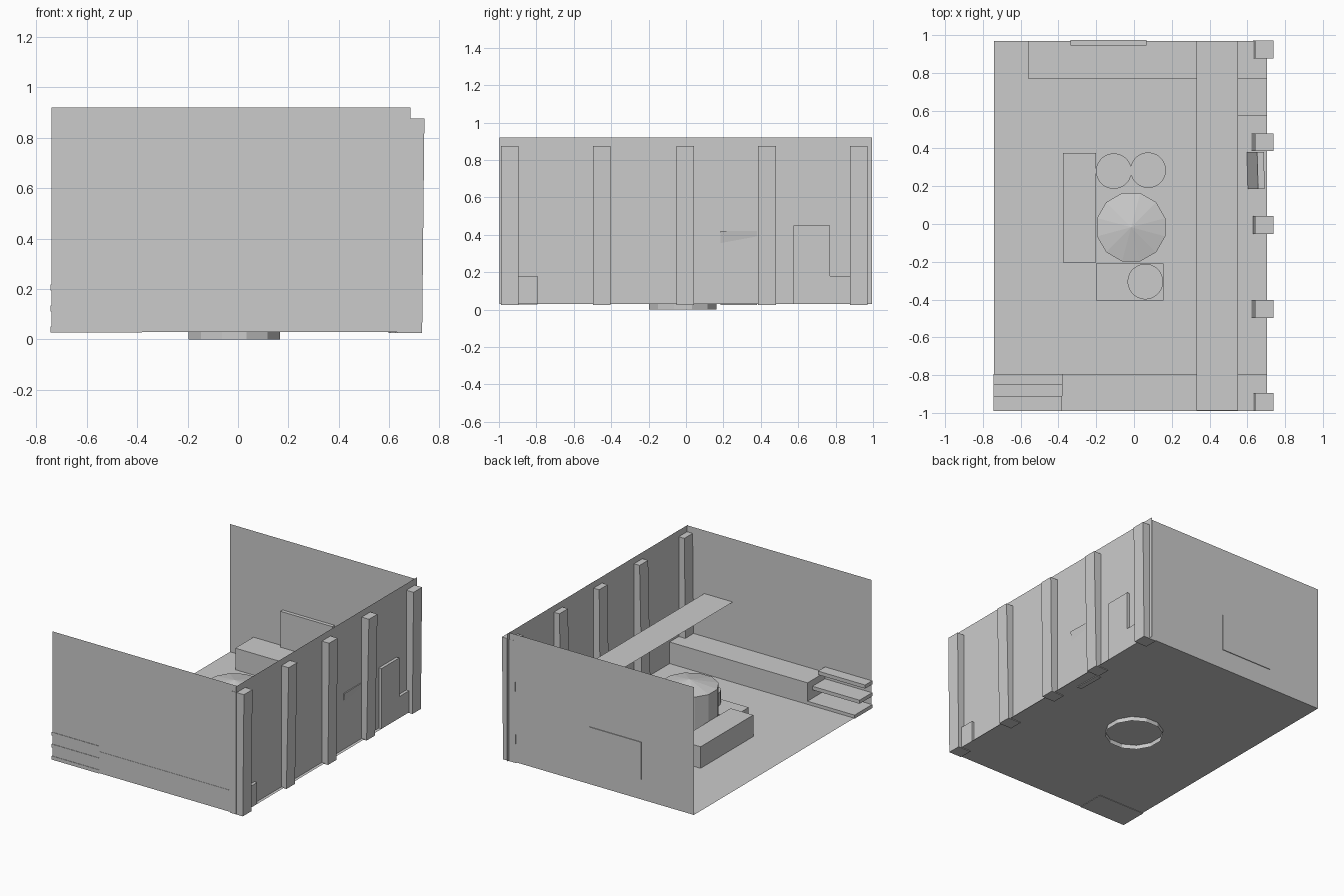
import bpy, bmesh, math
from mathutils import Matrix, Vector

cube = bpy.data.objects.get("Cube")
if cube:
    bpy.data.objects.remove(cube, do_unlink=True)

grey = bpy.data.materials.new("plain grey")
grey.use_nodes = True
grey.diffuse_color = (0.6, 0.6, 0.6, 1)
grey.node_tree.nodes["Principled BSDF"].inputs["Base Color"].default_value = grey.diffuse_color

FLOOR = 0.03
LEFT, RIGHT, FRONT, BACK = -0.74, 0.704, -0.987, 0.97
WALL_X, TOP = 0.683, 0.92


def finish(name, bm):
    mesh = bpy.data.meshes.new(name)
    bm.to_mesh(mesh)
    bm.free()
    mesh.materials.append(grey)
    obj = bpy.data.objects.new(name, mesh)
    bpy.context.collection.objects.link(obj)
    return obj


def box(name, x, y, z, lean=0.0, twist=0.0):
    """Box from ranges; lean shifts the bottom in x, twist skews x along y."""
    bm = bmesh.new()
    bmesh.ops.create_cube(bm, size=1)
    for v in bm.verts:
        top, far = v.co.z > 0, v.co.y > 0
        v.co = Vector((x[v.co.x > 0], y[far], z[top]))
        v.co.x += (0 if top else lean) + (twist if far else 0)
    return finish(name, bm)


def sheet(name, origin, side_a, side_b):
    """Single flat panel spanned by two sides."""
    o, a, b = Vector(origin), Vector(side_a), Vector(side_b)
    bm = bmesh.new()
    bm.faces.new([bm.verts.new(p) for p in (o, o + a, o + a + b, o + b)])
    return finish(name, bm)


def drum(name, centre, radius, z0, z1, sides, apex=0.0, capped=True):
    bm = bmesh.new()
    place = Matrix.Translation((*centre, (z0 + z1) / 2)) @ Matrix.Rotation(math.pi / sides, 4, 'Z')
    bmesh.ops.create_cone(bm, cap_ends=True, segments=sides, radius1=radius,
                          radius2=radius, depth=z1 - z0, matrix=place)
    caps = [f for f in bm.faces if abs(f.normal.z) > 0.9]
    if apex:
        lid = max(caps, key=lambda f: f.calc_center_median().z)
        tip = bmesh.ops.poke(bm, faces=[lid])["verts"][0]
        tip.co.z += apex
    if not capped:
        base = min((f for f in bm.faces), key=lambda f: f.calc_center_median().z)
        bmesh.ops.delete(bm, geom=[base], context='FACES_ONLY')
    return finish(name, bm)


# Room shell: floor and three walls, open on one side and on top
height = TOP - FLOOR
sheet("floor", (LEFT, FRONT, FLOOR), (RIGHT - LEFT, 0, 0), (0, BACK - FRONT, 0))
sheet("front_wall", (LEFT, FRONT, FLOOR), (WALL_X - LEFT, 0, 0), (0, 0, height))
sheet("back_wall", (WALL_X, BACK, FLOOR), (LEFT - WALL_X, 0, 0), (0, 0, height))
sheet("side_wall", (WALL_X, -0.997, FLOOR), (0, 1.992, 0), (0, 0, height))

# Slightly leaning posts through the side wall
for i, y in enumerate((-0.943, -0.45, -0.005, 0.433, 0.924)):
    box(f"wall_post_{i + 1}", (0.64, 0.739), (y - 0.047, y + 0.047), (0.025, 0.875),
        lean=-0.018 if i % 2 else -0.009)

# Long shelf, low benches and cabinet
sheet("shelf", (0.33, FRONT, 0.48), (0.22, 0, 0), (0, BACK - FRONT, 0))
box("front_bench", (-0.38, RIGHT), (FRONT - 0.002, -0.795), (FLOOR, 0.18))
box("back_bench", (-0.56, RIGHT), (0.77, BACK), (FLOOR, 0.18))
box("cabinet", (0.5, RIGHT), (0.575, 0.77), (FLOOR, 0.45))

# Stepped slats beside the front bench
for i, y in enumerate((-0.795, -0.85, -0.91)):
    z = 0.027 + 0.083 * i
    box(f"slat_{i + 1}", (LEFT - 0.003, -0.38), (FRONT - 0.003, y), (z, z + 0.025))

# Panels against the back and side walls
box("back_panel", (-0.335, 0.065), (0.945, 0.975), (0.17, 0.43))
box("leaning_panel", (0.657, 0.692), (0.185, 0.38), (0.025, 0.42), lean=-0.055, twist=-0.005)

# Central drum with a shallow conical lid
drum("central_drum", (-0.015, -0.017), 0.187, 0, 0.365, 12, apex=0.04, capped=False)

# Low counter, block and round stools around the drum
box("counter", (-0.375, -0.2), (-0.205, 0.375), (FLOOR, 0.18))
box("block", (-0.2, 0.155), (-0.405, -0.21), (FLOOR, 0.11))
for i, (centre, base) in enumerate((((-0.107, 0.28), FLOOR), ((0.075, 0.285), FLOOR),
                                    ((0.06, -0.305), 0.11))):
    stool = drum(f"stool_{i + 1}", centre, 0.094, base, 0.2, 32)
    bpy.ops.object.select_all(action='DESELECT')
    stool.select_set(True)
    bpy.context.view_layer.objects.active = stool
    bpy.ops.object.shade_smooth_by_angle()
